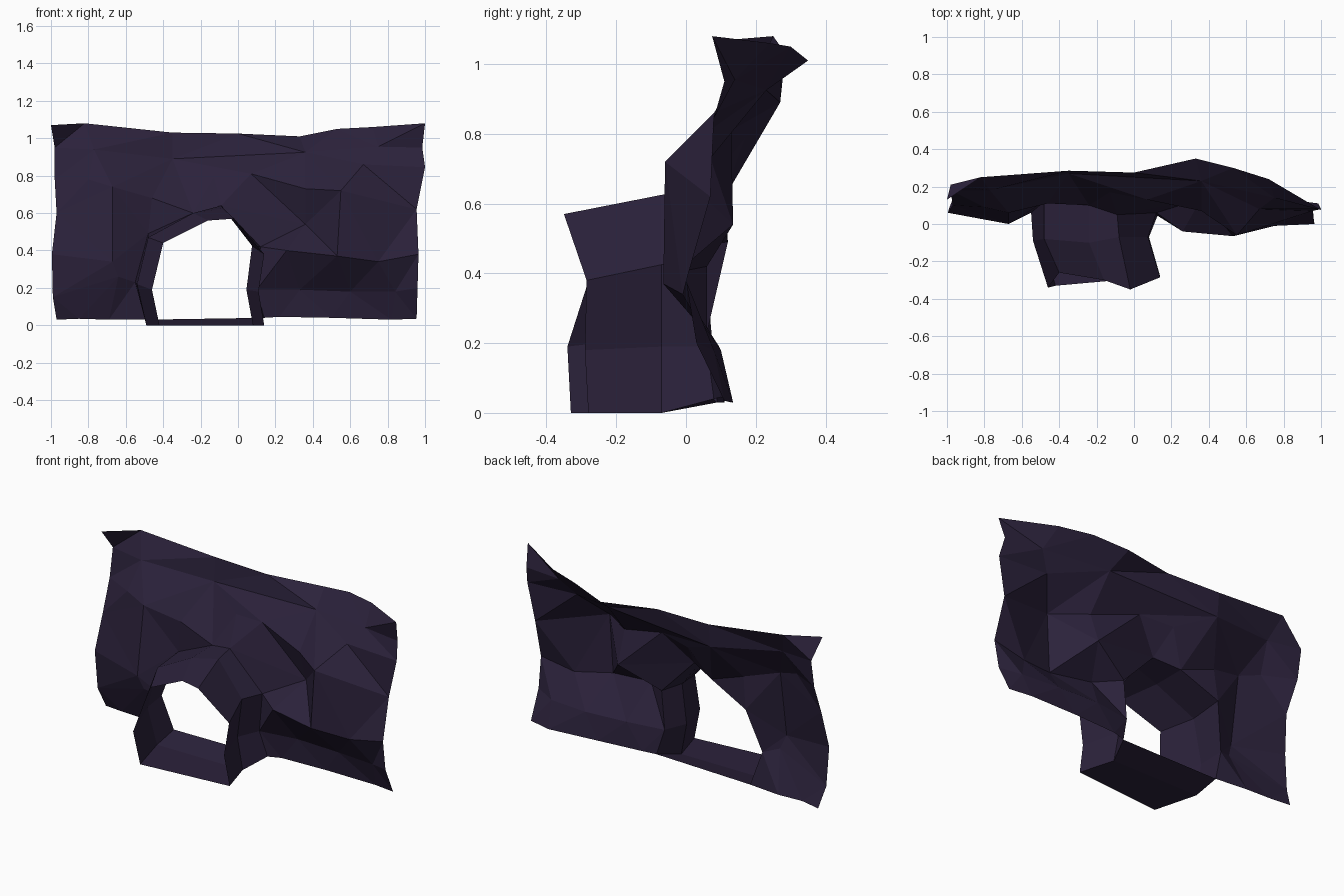
import bpy, bmesh
from mathutils import Vector
from mathutils.geometry import delaunay_2d_cdt

rock = bpy.data.materials.new("dark purple rock")
rock.diffuse_color = (0.024, 0.0155, 0.043, 1)


def finish(name, bm):
    """Turn a bmesh into a flat shaded rock object."""
    mesh = bpy.data.meshes.new(name)
    bm.to_mesh(mesh)
    bm.free()
    mesh.materials.append(rock)
    obj = bpy.data.objects.new(name, mesh)
    bpy.context.collection.objects.link(obj)
    return obj


# Tunnel rings, left foot over the arch to the right foot
mouth = [(-.42, -.33, 0), (-.46, -.34, .19), (-.40, -.26, .44), (-.16, -.30, .56),
         (-.02, -.35, .57), (.14, -.285, .38), (.11, -.29, .18), (.14, -.28, 0)]
middle = [(-.49, -.07, 0), (-.54, -.09, .22), (-.48, -.08, .47), (-.24, -.10, .60),
          (-.08, -.07, .625), (.075, -.07, .425), (.045, -.07, .19), (.08, -.07, 0)]
inner = [(-.49, .09, .03), (-.55, .06, .23), (-.48, .12, .49), (-.24, .10, .60),
         (-.09, .05, .64), (.12, .06, .42), (.10, .06, .19), (.14, .08, .04)]

# Outer border of the cliff, from right of the tunnel round to its left
bottom_right = [(.22, .10, .045), (.5, .12, .04), (.82, .135, .03), (.955, .11, .035)]
right_edge = [(.96, .03, .2), (.965, 0, .38), (.955, .07, .62), (1, .08, .845), (.985, .11, .95)]
top_edge = [(1, .075, 1.08), (.72, .24, 1.06), (.53, .30, 1.05), (.33, .35, 1.01), (0, .275, 1.025),
            (-.35, .285, 1.03), (-.82, .25, 1.08), (-1, .13, 1.07)]
left_edge = [(-.98, .21, .95), (-.98, .18, .78), (-.97, .10, .6), (-.995, .06, .38), (-.99, .08, .15)]
bottom_left = [(-.97, .13, .03), (-.85, .11, .035), (-.69, .11, .03)]
border = inner + bottom_right + right_edge + top_edge + left_edge + bottom_left

# Creases running over the cliff face
creases = [
    [(-.98, .18, .78), (-.77, .18, .94), (-.35, .27, .89), (.36, .23, .925), (.75, .14, .955), (1, .08, .845)],
    [(-.35, .27, .89), (-.46, .11, .68), (-.48, .12, .49)],
    [(-.8, .09, .78), (-.67, .06, .74), (-.67, 0, .34), (-.64, .02, .26)],
    [(-.13, .17, .79), (.07, .13, .81)],
    [(-.09, .05, .64), (.36, .135, .54), (.12, .06, .42)],
    [(1, .08, .845), (.67, .08, .86), (.55, -.06, .72), (.53, -.065, .37)],
    [(.55, -.06, .72), (.36, .07, .73)],
    [(.12, .06, .42), (.26, -.04, .40), (.53, -.065, .37), (.75, -.01, .34), (.965, 0, .38)],
    [(.10, .06, .19), (.33, .095, .19), (.6, .10, .18), (.84, .08, .18), (.96, .03, .2)]]

# Cliff wall: triangulate border and creases as seen from the front
points = list(border)
edges = [(i, (i + 1) % len(border)) for i in range(len(border))]
for line in creases:
    for p in line:
        if p not in points:
            points.append(p)
    edges += [(points.index(a), points.index(b)) for a, b in zip(line, line[1:])]
flat = [Vector((p[0], p[2])) for p in points]
_, _, tris, orig, _, _ = delaunay_2d_cdt(flat, edges, [], 1, 1e-5)
bm = bmesh.new()
verts = [bm.verts.new(points[o[0]]) for o in orig]
for t in tris:
    bm.faces.new([verts[i] for i in t])
finish("cliff_wall", bm)

# Tunnel: closed rings, the last span of each is the floor
bm = bmesh.new()
rings = [[bm.verts.new(p) for p in ring] for ring in (mouth, middle, inner)]
for a, b in zip(rings, rings[1:]):
    for i in range(len(a)):
        j = (i + 1) % len(a)
        bm.faces.new((a[i], b[i], b[j], a[j]))
bmesh.ops.recalc_face_normals(bm, faces=bm.faces)
finish("cave_tunnel", bm)
